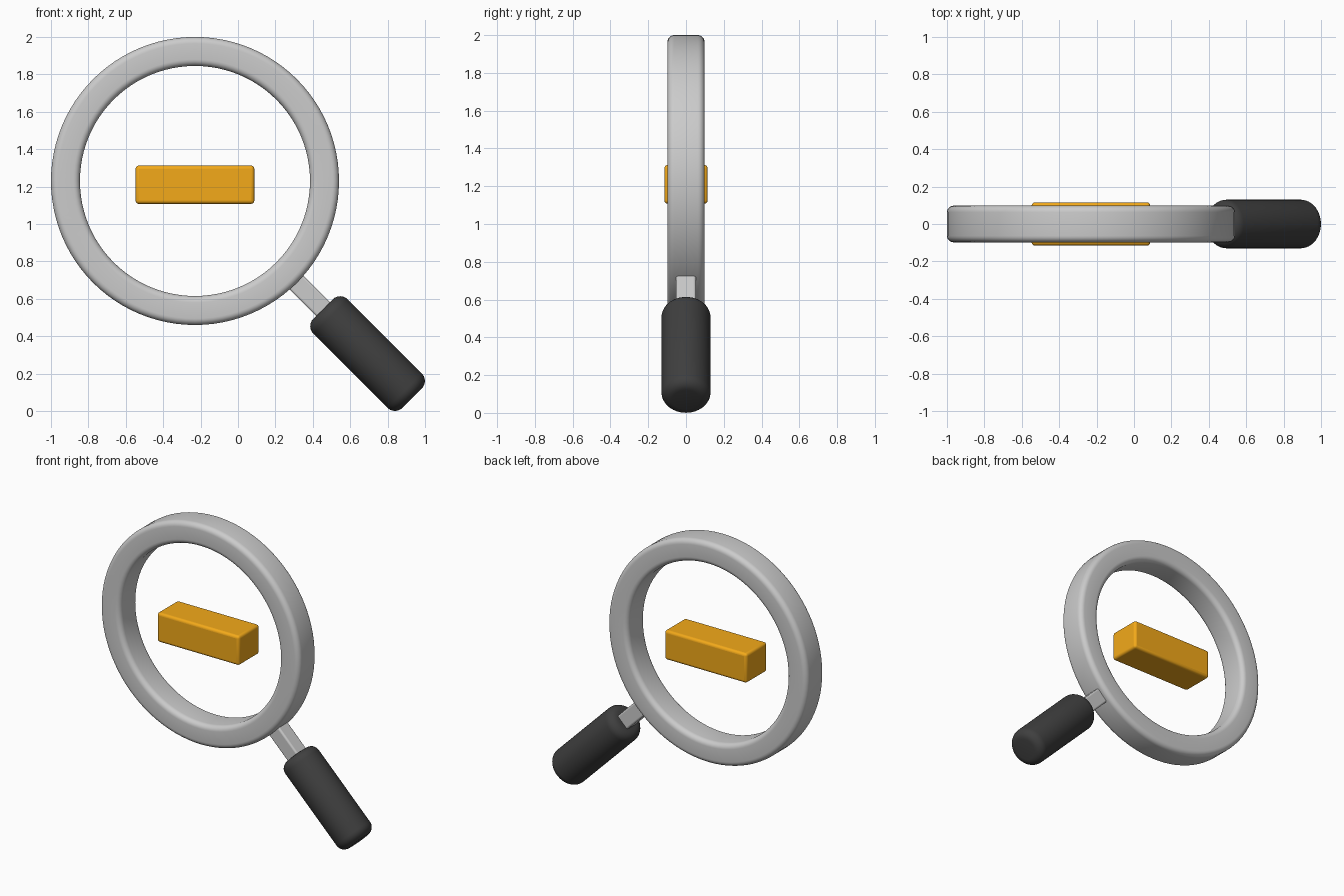
import bpy, bmesh, math
from math import sin, cos, pi

if "Cube" in bpy.data.objects:
    bpy.data.objects.remove(bpy.data.objects["Cube"])

CX, CZ = -0.23, 1.23          # centre of the ring
TILT = math.radians(135)      # handle points down and to the right


def material(name, color):
    m = bpy.data.materials.new(name)
    m.diffuse_color = color
    m.use_nodes = True
    m.node_tree.nodes["Principled BSDF"].inputs["Base Color"].default_value = m.diffuse_color
    return m


def corner(r, z, b, start, n=6):
    """Quarter-circle fillet points centred on (r, z)."""
    return [(r + b * cos(start + pi / 2 * i / n), z + b * sin(start + pi / 2 * i / n))
            for i in range(n + 1)]


def lathe(name, profile, closed, segments, mat=None):
    """Spin an (r, z) profile around the z axis."""
    bm = bmesh.new()
    vs = [bm.verts.new((r, 0, z)) for r, z in profile]
    es = [bm.edges.new(p) for p in zip(vs, vs[1:])]
    if closed:
        es.append(bm.edges.new((vs[-1], vs[0])))
    bmesh.ops.spin(bm, geom=vs + es, cent=(0, 0, 0), axis=(0, 0, 1),
                   angle=2 * pi, steps=segments)
    bmesh.ops.remove_doubles(bm, verts=bm.verts, dist=1e-5)
    bmesh.ops.recalc_face_normals(bm, faces=bm.faces)
    me = bpy.data.meshes.new(name)
    bm.to_mesh(me)
    bm.free()
    ob = bpy.data.objects.new(name, me)
    bpy.context.collection.objects.link(ob)
    return finish(ob, mat)


def block(name, size, loc, bevel, mat=None):
    """Box with rounded edges."""
    bpy.ops.mesh.primitive_cube_add(size=1, location=loc)
    ob = bpy.context.object
    ob.name = name
    ob.scale = size
    bpy.ops.object.transform_apply(location=False, rotation=False, scale=True)
    mod = ob.modifiers.new("round", 'BEVEL')
    mod.width, mod.segments = bevel, 4
    return finish(ob, mat)


def finish(ob, mat):
    if mat:
        ob.data.materials.append(mat)
    bpy.ops.object.select_all(action='DESELECT')
    bpy.context.view_layer.objects.active = ob
    ob.select_set(True)
    bpy.ops.object.shade_smooth_by_angle(angle=math.radians(35))
    return ob


def along(d):
    """Point on the handle axis at distance d from the ring centre."""
    return (CX + d * sin(TILT), 0, CZ + d * cos(TILT))


dark = material("dark_grip", (0.05, 0.05, 0.05, 1))
amber = material("amber", (0.9, 0.4, 0.01, 1))

# Lens ring
ri, ro, h, b = 0.615, 0.77, 0.098, 0.035
ring_profile = (corner(ro - b, h - b, b, 0) + corner(ri + b, h - b, b, pi / 2)
                + corner(ri + b, -h + b, b, pi) + corner(ro - b, -h + b, b, 1.5 * pi))
ring = lathe("lens_ring", ring_profile, True, 96)
ring.location = (CX, 0, CZ)
ring.rotation_euler = (pi / 2, 0, 0)

# Square neck joining ring and grip
neck = block("neck", (0.105, 0.105, 0.32), along(0.87), 0.012)
neck.rotation_euler = (0, TILT, 0)

# Rounded grip
R, L, b = 0.13, 0.337, 0.057
grip_profile = ([(0, -L)] + corner(R - b, -L + b, b, 1.5 * pi)
                + corner(R - b, L - b, b, 0) + [(0, L)])
grip = lathe("handle_grip", grip_profile, False, 48, dark)
grip.location = along(1.305)
grip.rotation_euler = (0, TILT, 0)

# Minus bar in the middle of the ring
block("minus_bar", (0.635, 0.23, 0.205), (CX, 0, 1.21), 0.018, amber)
